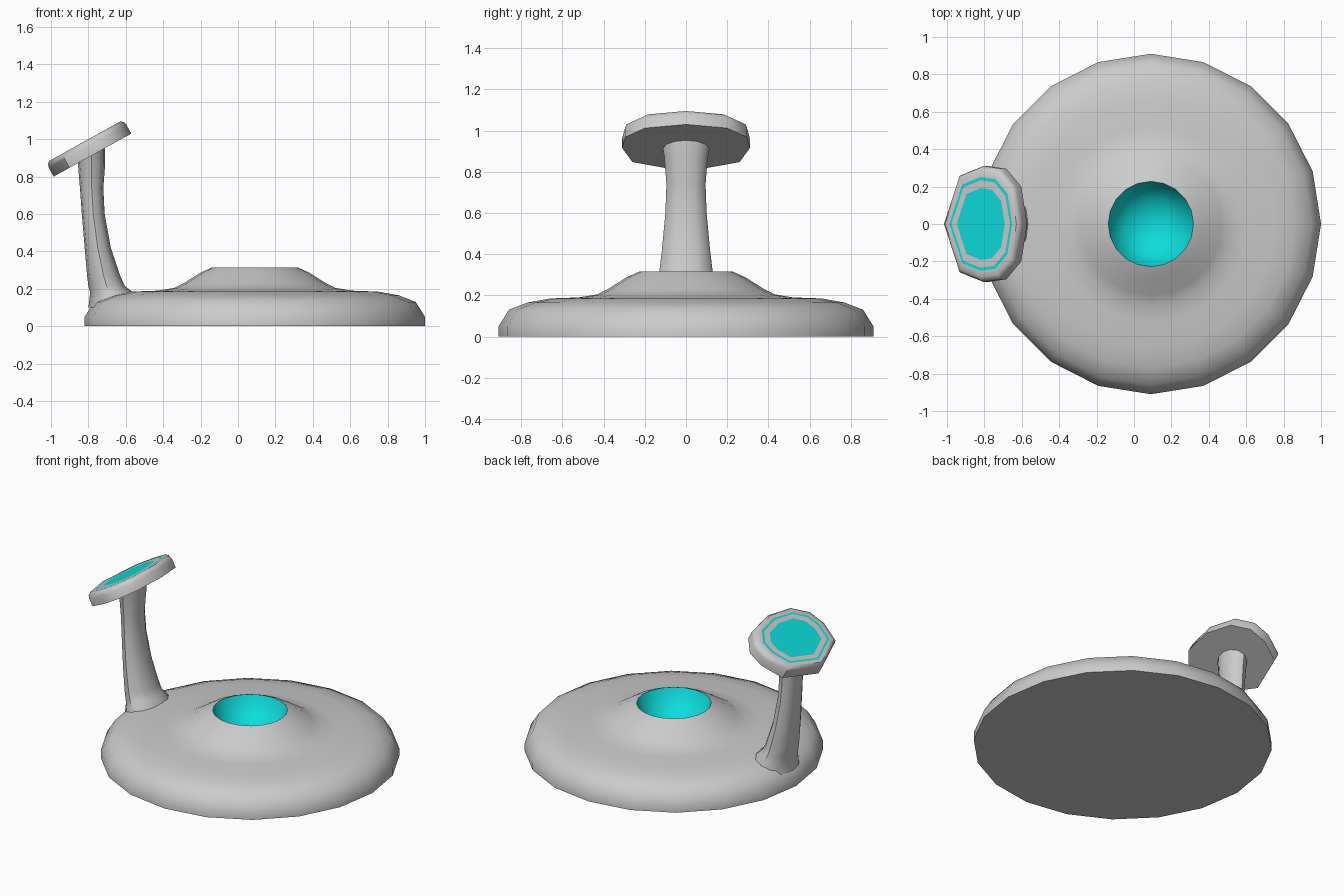
import bpy
import bmesh
from math import sin, cos, pi, radians
from mathutils import Vector

if "Cube" in bpy.data.objects:
    bpy.data.objects.remove(bpy.data.objects["Cube"])


def make_material(name, color):
    mat = bpy.data.materials.new(name)
    mat.use_nodes = True
    mat.diffuse_color = color
    mat.node_tree.nodes["Principled BSDF"].inputs["Base Color"].default_value = color
    return mat


GREY = make_material("light grey", (0.6, 0.6, 0.6, 1))
CYAN = make_material("cyan", (0.004, 0.72, 0.72, 1))


def loft(name, rings, cyan_bands=(), cyan_top=False):
    """Skin a stack of rings, cap both ends and shade the result."""
    bm = bmesh.new()
    loops = [[bm.verts.new(p) for p in ring] for ring in rings]
    n = len(loops[0])
    for band, (low, high) in enumerate(zip(loops, loops[1:])):
        for i in range(n):
            j = (i + 1) % n
            face = bm.faces.new((low[i], low[j], high[j], high[i]))
            face.material_index = int(band in cyan_bands)
    bm.faces.new(loops[0][::-1])
    bm.faces.new(loops[-1]).material_index = int(cyan_top)
    mesh = bpy.data.meshes.new(name)
    bm.to_mesh(mesh)
    bm.free()
    mesh.materials.append(GREY)
    mesh.materials.append(CYAN)
    obj = bpy.data.objects.new(name, mesh)
    bpy.context.collection.objects.link(obj)
    bpy.ops.object.select_all(action="DESELECT")
    obj.select_set(True)
    bpy.context.view_layer.objects.active = obj
    bpy.ops.object.shade_smooth_by_angle(angle=radians(42))
    return obj


def ellipse(cx, z, rx, ry, sides):
    return [Vector((cx + rx * cos(2 * pi * i / sides), ry * sin(2 * pi * i / sides), z))
            for i in range(sides)]


# Round base with a raised centre, running over the rim into a hollow bowl
outside = [(0.91, 0), (0.91, 0.05), (0.86, 0.13), (0.77, 0.165), (0.66, 0.185),
           (0.52, 0.19), (0.43, 0.205), (0.38, 0.23), (0.29, 0.287), (0.228, 0.315)]
bowl = [(0.2, 0.25), (0.15, 0.195), (0.08, 0.16), (0.02, 0.15)]
profile = outside + bowl
loft("base", [ellipse(0.09, z, r, r, 20) for r, z in profile],
     cyan_bands=range(len(outside) - 1, len(profile) - 1), cyan_top=True)

# Waisted stem, each section given as back x, front x, half width, height
sections = [(-0.80, -0.54, 0.17, 0.10), (-0.79, -0.56, 0.16, 0.18),
            (-0.80, -0.605, 0.142, 0.215), (-0.807, -0.63, 0.135, 0.27),
            (-0.82, -0.68, 0.117, 0.42), (-0.835, -0.713, 0.1, 0.6),
            (-0.845, -0.72, 0.095, 0.74), (-0.856, -0.71, 0.105, 0.87)]
stem_rings = [ellipse((a + b) / 2, z, (b - a) / 2, w, 12) for a, b, w, z in sections]
# The last ring leans to meet the underside of the head
tilt = radians(29)
stem_rings.append([Vector((p.x, p.y * 1.08, 0.925 + (p.x + 0.778) * sin(tilt) / cos(tilt)))
                   for p in stem_rings[-1]])
loft("stem", stem_rings)

# Tilted ten-sided head with a cyan ring and a cyan centre
half = [(0.237, 0), (0.2, 0.2), (0.11, 0.295), (0, 0.31), (-0.14, 0.26), (-0.237, 0)]
outline = half + [(u, -v) for u, v in half[-2:0:-1]]
along = Vector((cos(tilt), 0, sin(tilt)))
normal = Vector((-sin(tilt), 0, cos(tilt)))
center = Vector((-0.778, 0, 0.915))


def head_ring(scale, height):
    return [center + along * u * scale + Vector((0, v * scale, 0)) + normal * height
            for u, v in outline]


levels = [(1, 0), (1, 0.055), (0.98, 0.072), (0.92, 0.085),
          (0.81, 0.085), (0.755, 0.085), (0.62, 0.085)]
loft("head", [head_ring(s, h) for s, h in levels], cyan_bands=(4,), cyan_top=True)
